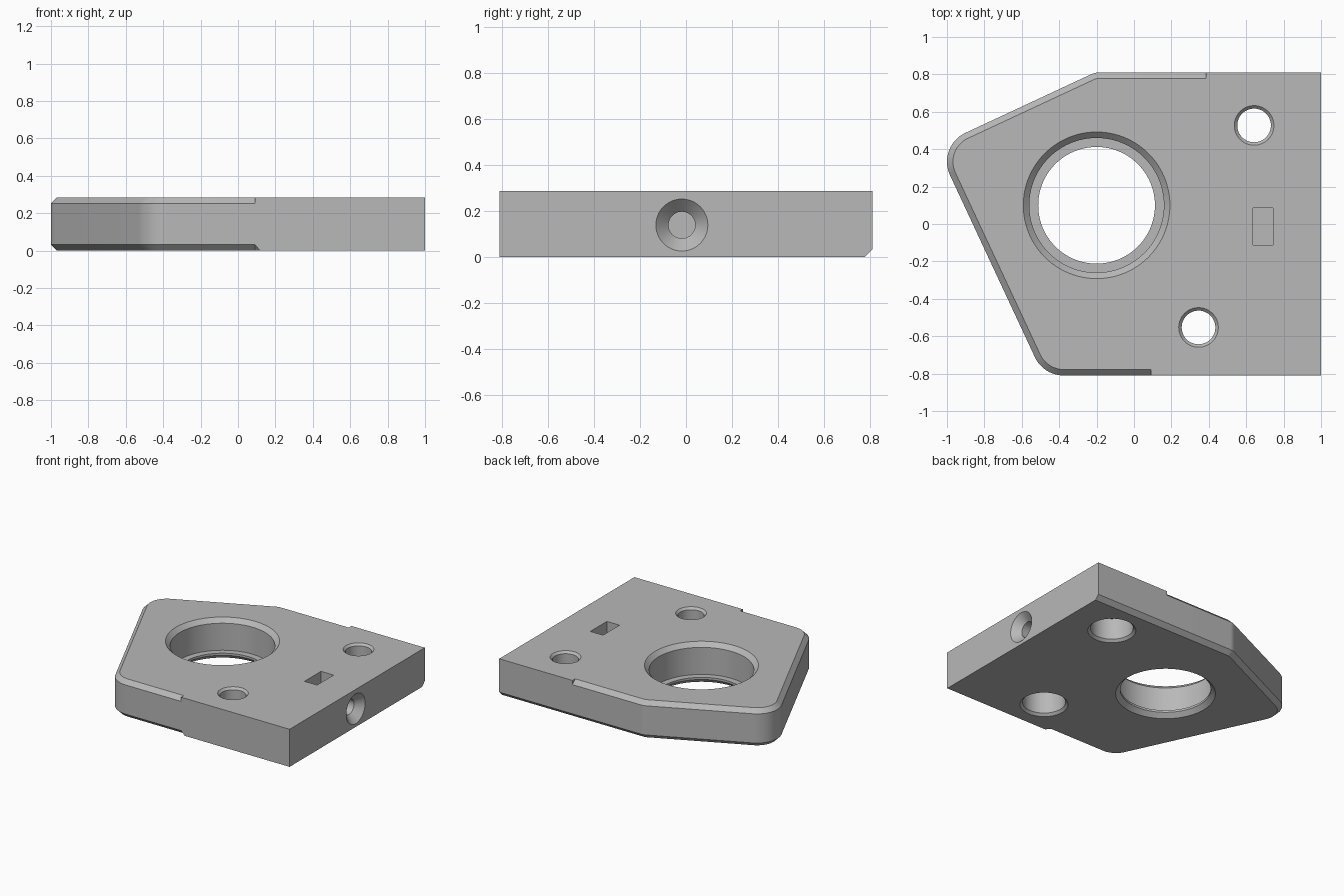
import bpy, bmesh
from math import radians, cos, sin, pi
from mathutils import Matrix, Vector

cube = bpy.data.objects.get("Cube")
if cube:
    bpy.data.objects.remove(cube, do_unlink=True)

T = 0.285      # plate thickness
H = 0.81       # half depth in y
C = 0.032      # edge chamfer
E = 0.02       # cutter overshoot

metal = bpy.data.materials.new("plain_grey")
metal.use_nodes = True
metal.diffuse_color = (0.48, 0.48, 0.48, 1)
metal.node_tree.nodes["Principled BSDF"].inputs["Base Color"].default_value = (0.48, 0.48, 0.48, 1)


def make_object(name, bm):
    bmesh.ops.recalc_face_normals(bm, faces=bm.faces)
    mesh = bpy.data.meshes.new(name)
    bm.to_mesh(mesh)
    bm.free()
    mesh.materials.append(metal)
    obj = bpy.data.objects.new(name, mesh)
    bpy.context.collection.objects.link(obj)
    return obj


def skin(bm, rings):
    """Join equal-length closed rings of points into a capped solid."""
    rows = [[bm.verts.new(p) for p in ring] for ring in rings]
    n = len(rows[0])
    for a, b in zip(rows, rows[1:]):
        for i in range(n):
            j = (i + 1) % n
            bm.faces.new((a[i], a[j], b[j], b[i]))
    bm.faces.new(rows[0][::-1])
    bm.faces.new(rows[-1])


def rounded_side(inset):
    """Three rounded corners, running from the back edge round to the front."""
    corners = [(-0.187, H - 0.1, 0.1, 90, 115, 6),
               (-0.83, 0.333, 0.17, 115, 205, 16),
               (-0.376, 0.17 - H, 0.17, 205, 270, 12)]
    pts = []
    for cx, cy, r, a0, a1, steps in corners:
        for k in range(steps + 1):
            a = radians(a0 + (a1 - a0) * k / steps)
            pts.append((cx + (r - inset) * cos(a), cy + (r - inset) * sin(a)))
    return pts


def outline(z, inset, right_back, step_back, front_end):
    """Plate outline; the chamfer stops at a step on the back and front edges."""
    pts = [(1, -H), (1, right_back), (0.385, step_back), (0.385, H - inset)]
    pts += rounded_side(inset) + [(0.09, inset - H), (front_end, -H)]
    return [(x, y, z) for x, y in pts]


# Plate body with partial edge chamfers
bm = bmesh.new()
skin(bm, [outline(0, C, H - C, H - C, 0.12),
          outline(C, 0, H, H, 0.09),
          outline(T - C, 0, H, H, 0.09),
          outline(T, C, H, H, 0.09)])
bmesh.ops.remove_doubles(bm, verts=bm.verts, dist=1e-5)
plate = make_object("mounting_plate", bm)


def lathe(name, profile, matrix, sides=64):
    """Turned cutter from (radius, height) points."""
    bm = bmesh.new()
    skin(bm, [[(r * cos(2 * pi * i / sides), r * sin(2 * pi * i / sides), z)
               for i in range(sides)] for r, z in profile])
    bm.transform(matrix)
    return make_object(name, bm)


cutters = []

# Large stepped bore, chamfered at both ends
cutters.append(lathe("bore_cutter", [
    (0.344 + E, -E), (0.312, C), (0.312, 0.048), (0.36, 0.048),
    (0.36, T - C), (0.392 + E, T + E)], Matrix.Translation((-0.2, 0.1, 0)), 96))

# Two screw holes, counterbored from below
for x, y in ((0.642, 0.527), (0.345, -0.553)):
    cutters.append(lathe("screw_hole_cutter", [
        (0.166 + E, -E), (0.148, 0.018), (0.148, 0.18), (0.09, 0.18),
        (0.09, T - 0.016), (0.106 + E, T + E)], Matrix.Translation((x, y, 0)), 48))

# Nut slot in the top
bm = bmesh.new()
bmesh.ops.create_cube(bm, size=1, matrix=Matrix.Translation((0.689, -0.013, 0.2))
                      @ Matrix.Diagonal(Vector((0.106, 0.198, 0.32, 1))))
cutters.append(make_object("nut_slot_cutter", bm))

# Countersunk bolt hole from the right-angled end into the slot
cutters.append(lathe("bolt_hole_cutter", [
    (0.058, -0.3), (0.058, -0.055), (0.113 + E, E)],
    Matrix.Translation((1, -0.018, 0.138)) @ Matrix.Rotation(pi / 2, 4, 'Y'), 48))

# Cut everything out of the plate
bpy.ops.object.select_all(action='DESELECT')
bpy.context.view_layer.objects.active = plate
plate.select_set(True)
for cutter in cutters:
    cutter.hide_render = True
    mod = plate.modifiers.new("cut", 'BOOLEAN')
    mod.operation = 'DIFFERENCE'
    mod.solver = 'EXACT'
    mod.object = cutter
    bpy.ops.object.modifier_apply(modifier=mod.name)
    bpy.data.objects.remove(cutter, do_unlink=True)

bpy.ops.object.shade_smooth_by_angle(angle=radians(30))
